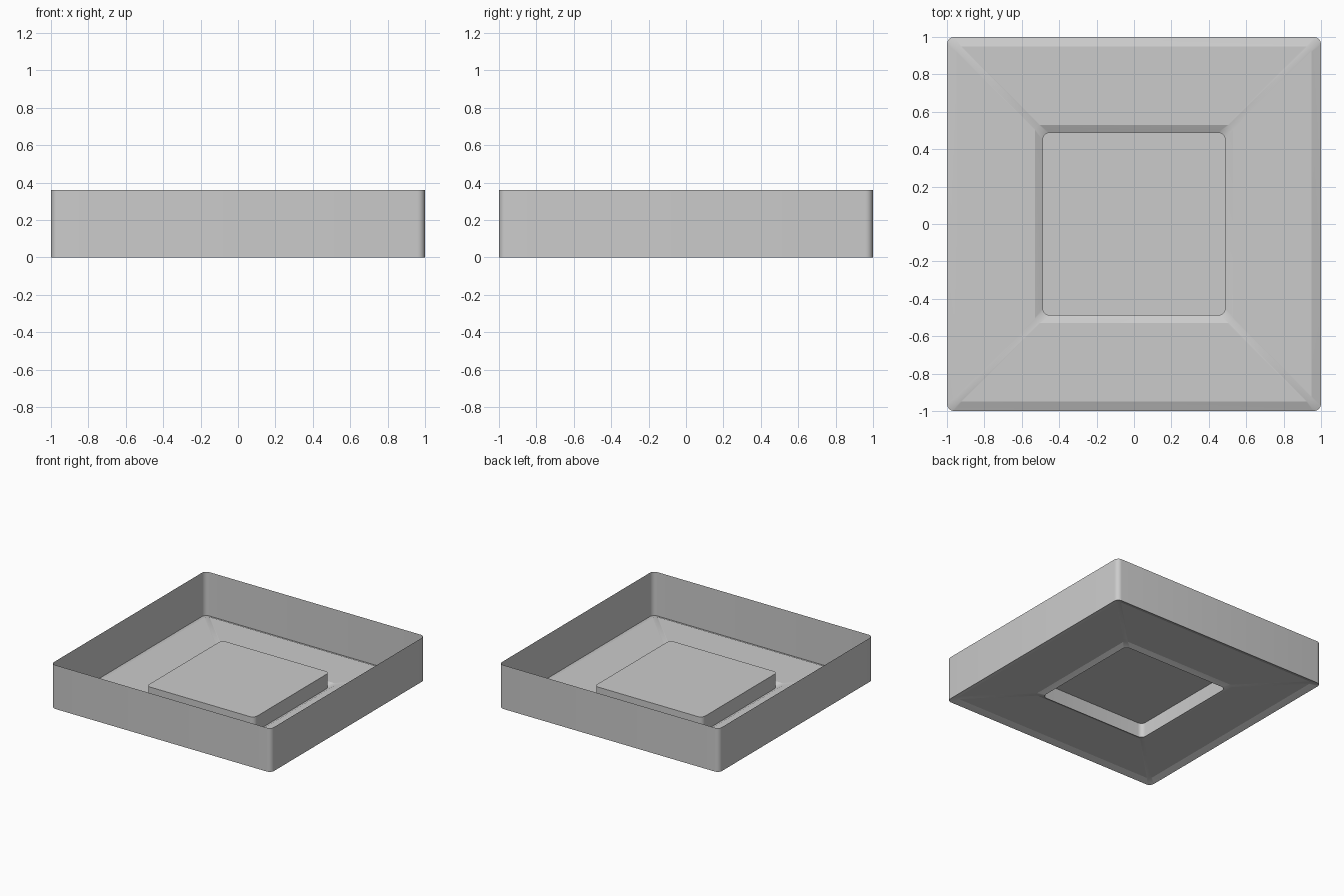
import bpy, bmesh, math

if "Cube" in bpy.data.objects:
    bpy.data.objects.remove(bpy.data.objects["Cube"])

CORNER_STEPS = 6

def rounded_square(bm, half, radius, z):
    """Ring of vertices around a rounded square, counter-clockwise."""
    ring = []
    for q in range(4):
        mid = math.radians(45 + 90 * q)
        cx = math.copysign(half - radius, math.cos(mid))
        cy = math.copysign(half - radius, math.sin(mid))
        for i in range(CORNER_STEPS + 1):
            a = math.radians(90 * q + 90 * i / CORNER_STEPS)
            ring.append(bm.verts.new((cx + radius * math.cos(a),
                                      cy + radius * math.sin(a), z)))
    return ring

# Cross-section from the rim inwards: half width, corner radius, height
profile = [
    (1.00, 0.04, 0.36),   # open top rim
    (1.00, 0.04, 0.00),   # foot of the outer wall
    (0.95, 0.03, 0.02),   # slope up to the floor
    (0.53, 0.03, 0.02),   # floor
    (0.49, 0.04, 0.00),   # slope down around the platform
    (0.49, 0.04, 0.12),   # platform side
]

# Thin sheet tray with raised platform
bm = bmesh.new()
rings = [rounded_square(bm, *p) for p in profile]
for outer, inner in zip(rings, rings[1:]):
    n = len(outer)
    for i in range(n):
        j = (i + 1) % n
        bm.faces.new((outer[i], outer[j], inner[j], inner[i]))

# Platform top
bm.faces.new(rings[-1])

mesh = bpy.data.meshes.new("tray")
bm.to_mesh(mesh)
bm.free()
tray = bpy.data.objects.new("tray", mesh)
bpy.context.collection.objects.link(tray)

bpy.context.view_layer.objects.active = tray
tray.select_set(True)
bpy.ops.object.shade_smooth_by_angle(angle=math.radians(20))
